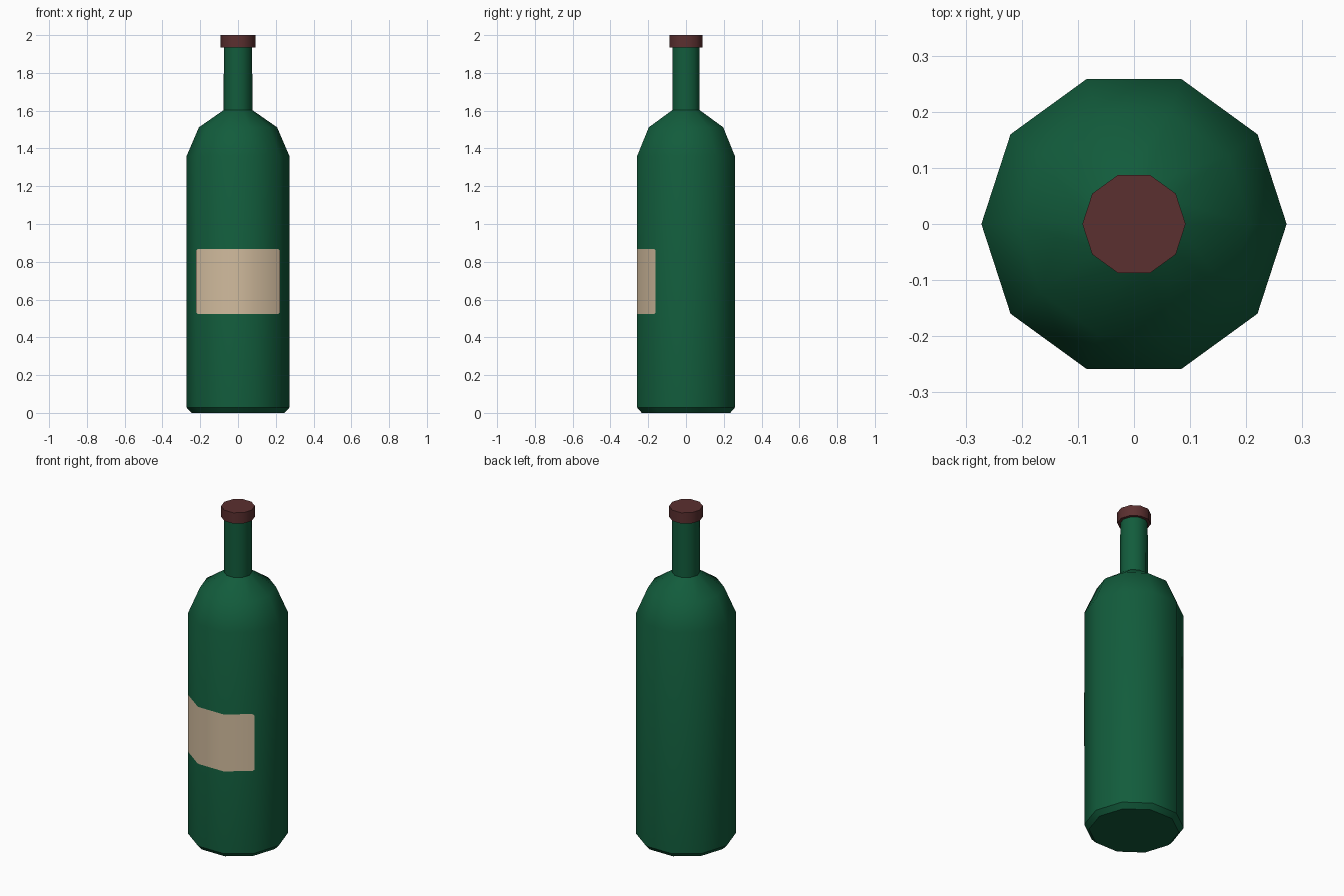
import bpy, bmesh, math

if "Cube" in bpy.data.objects:
    bpy.data.objects.remove(bpy.data.objects["Cube"])

SIDES = 10


def material(name, rgb):
    m = bpy.data.materials.new(name)
    m.diffuse_color = (*rgb, 1.0)
    m.use_nodes = True
    m.node_tree.nodes["Principled BSDF"].inputs["Base Color"].default_value = m.diffuse_color
    return m


def finish(name, bm, mat):
    bmesh.ops.recalc_face_normals(bm, faces=bm.faces[:])
    me = bpy.data.meshes.new(name)
    bm.to_mesh(me)
    bm.free()
    me.materials.append(mat)
    ob = bpy.data.objects.new(name, me)
    bpy.context.collection.objects.link(ob)
    bpy.ops.object.select_all(action='DESELECT')
    ob.select_set(True)
    bpy.context.view_layer.objects.active = ob
    bpy.ops.object.shade_smooth_by_angle(angle=math.radians(40))
    return ob


def lathe(name, profile, mat):
    """Closed ten-sided solid from (radius, height) pairs."""
    bm = bmesh.new()
    rings = []
    for r, z in profile:
        rings.append([bm.verts.new((r * math.cos(math.tau * i / SIDES),
                                    r * math.sin(math.tau * i / SIDES), z))
                      for i in range(SIDES)])
    for a, b in zip(rings, rings[1:]):
        for i in range(SIDES):
            j = (i + 1) % SIDES
            bm.faces.new((a[i], a[j], b[j], b[i]))
    bm.faces.new(rings[0][::-1])
    bm.faces.new(rings[-1])
    return finish(name, bm, mat)


green = material("green glass", (0.006, 0.107, 0.045))
red = material("dark red cap", (0.105, 0.029, 0.029))
cream = material("cream paper", (0.64, 0.50, 0.34))

# Glass body with shoulder and neck
lathe("bottle_glass", [(0.246, 0), (0.272, 0.028), (0.272, 1.36), (0.207, 1.512),
                       (0.076, 1.603), (0.075, 1.945)], green)

# Cap over the neck
lathe("bottle_cap", [(0.092, 1.935), (0.092, 2.0)], red)

# Paper label over the three front sides, with clipped corners
bm = bmesh.new()
R, Z0, Z1, CLIP = 0.274, 0.524, 0.867, 0.008
corners = [(R * math.cos(math.radians(a)), R * math.sin(math.radians(a)))
           for a in (216, 252, 288, 324)]


def inward(p, q, t=0.06):
    return (p[0] + (q[0] - p[0]) * t, p[1] + (q[1] - p[1]) * t)


path = [corners[0], inward(corners[0], corners[1]), corners[1],
        corners[2], inward(corners[3], corners[2]), corners[3]]
columns = []
for i, (x, y) in enumerate(path):
    c = CLIP if i in (0, len(path) - 1) else 0
    columns.append((bm.verts.new((x, y, Z0 + c)), bm.verts.new((x, y, Z1 - c))))
for (a, b), (c, d) in zip(columns, columns[1:]):
    bm.faces.new((a, c, d, b))
label = finish("paper_label", bm, cream)
# An open sheet: make sure it faces forward
if label.data.polygons[2].normal.y > 0:
    label.data.flip_normals()
